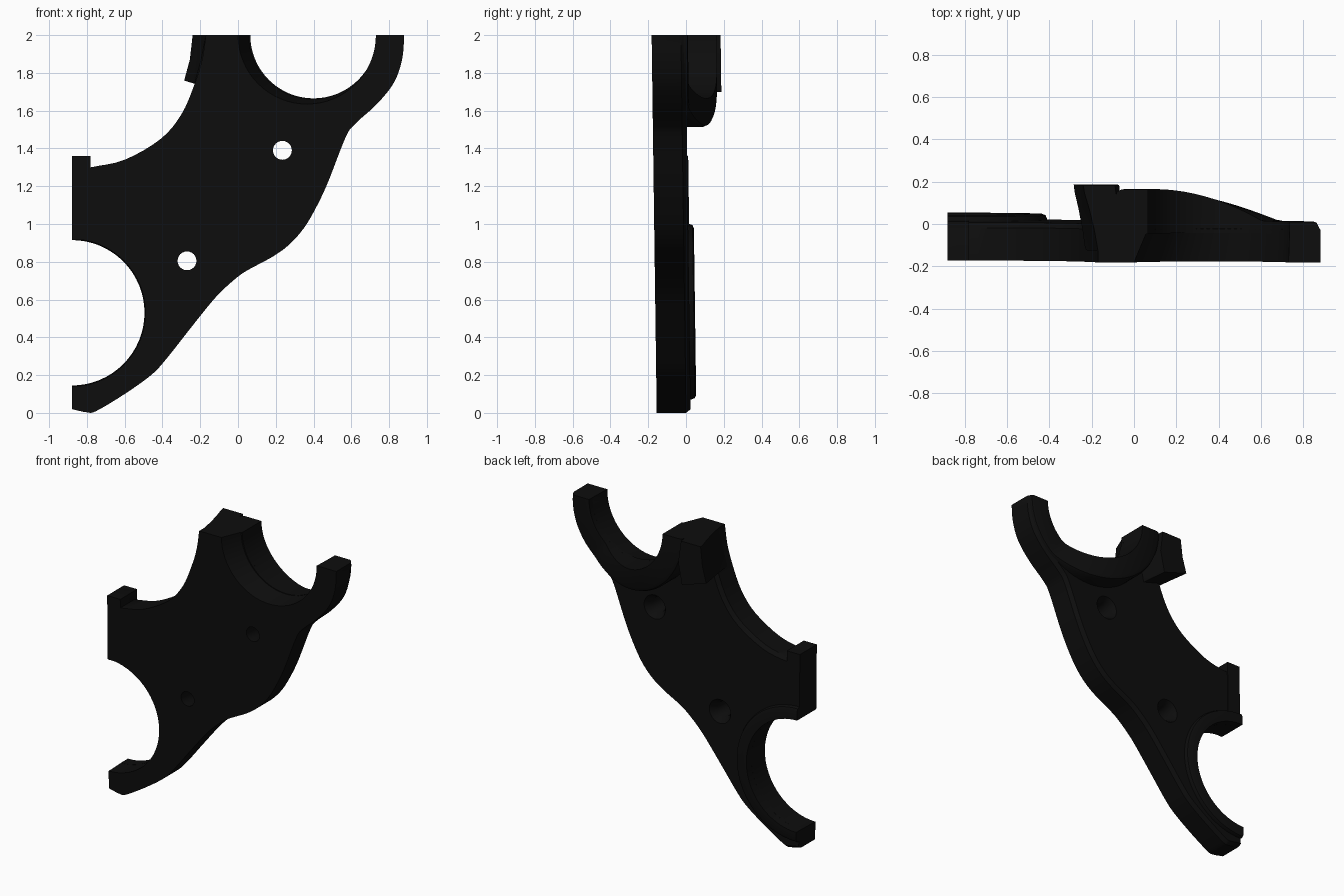
import bpy, bmesh, math
from mathutils import Vector

old = bpy.data.objects.get("Cube")
if old:
    bpy.data.objects.remove(old, do_unlink=True)

black = bpy.data.materials.new("satin_black")
black.use_nodes = True
COLOR = (0.004, 0.004, 0.004, 1)
black.diffuse_color = COLOR
black.node_tree.nodes["Principled BSDF"].inputs["Base Color"].default_value = COLOR

LEAN = 0.0135          # slight backward lean of the whole bracket
FRONT, BACK = -0.155, 0.025
UP, LOW = (0.40, 2.0), (-0.88, 0.53)   # bore centres


def loft(name, sections):
    """Skin a list of equal closed sections and cap both ends."""
    bm = bmesh.new()
    rows = [[bm.verts.new((x, y - LEAN * z, z)) for x, y, z in s] for s in sections]
    n = len(rows[0])
    for a, b in zip(rows, rows[1:]):
        for i in range(n):
            j = (i + 1) % n
            bm.faces.new((a[i], a[j], b[j], b[i]))
    caps = [bm.faces.new(rows[0]), bm.faces.new(rows[-1])]
    bmesh.ops.recalc_face_normals(bm, faces=bm.faces)
    bmesh.ops.triangulate(bm, faces=caps)
    mesh = bpy.data.meshes.new(name)
    bm.to_mesh(mesh)
    bm.free()
    mesh.materials.append(black)
    obj = bpy.data.objects.new(name, mesh)
    bpy.context.collection.objects.link(obj)
    return obj


def smooth(obj, angle=35):
    bpy.ops.object.select_all(action='DESELECT')
    obj.select_set(True)
    bpy.context.view_layer.objects.active = obj
    bpy.ops.object.shade_smooth_by_angle(angle=math.radians(angle))


def arc(center, r, start, end, steps=32):
    out = []
    for i in range(steps + 1):
        a = math.radians(start + (end - start) * i / steps)
        out.append((center[0] + r * math.cos(a), center[1] + r * math.sin(a)))
    return out


def spline(pts, steps=4):
    """Smooth curve through the given points."""
    p = [Vector(q) for q in pts]
    p = [2 * p[0] - p[1]] + p + [2 * p[-1] - p[-2]]
    out = []
    for a, b, c, d in zip(p, p[1:], p[2:], p[3:]):
        for k in range(steps):
            t = k / steps
            v = 0.5 * (2 * b + (c - a) * t + (2 * a - 5 * b + 4 * c - d) * t ** 2
                       + (3 * b - a - 3 * c + d) * t ** 3)
            out.append(tuple(v))
    return out + [tuple(pts[-1])]


SADDLE = [(-.78, 1.30), (-.6, 1.34), (-.41, 1.45), (-.3, 1.58), (-.23, 1.74), (-.19, 1.87), (-.17, 2)]
OUTER = [(.88, 2), (.872, 1.89), (.845, 1.79), (.8, 1.71), (.72, 1.62), (.62, 1.53), (.57, 1.46),
         (.48, 1.23), (.42, 1.1), (.35, .98), (.27, .89), (.18, .825), (.05, .755), (-.02, .705),
         (-.12, .61), (-.25, .45), (-.38, .285), (-.46, .2), (-.6, .1), (-.75, .01), (-.8, .003), (-.88, .02)]


def outline(up_x, up_r, low_r):
    """Plate outline with its two half-round bearing seats."""
    return ([(-.88, 1.36), (-.78, 1.36)] + spline(SADDLE) + arc((up_x, 2), up_r, 180, 360)
            + spline(OUTER) + arc(LOW, low_r, -90, 90))


def inset(pts, d):
    """Shrink an outline, keeping the straight cut ends in line."""
    out, n = [], len(pts)
    for i, (x, z) in enumerate(pts):
        a = (Vector(pts[i]) - Vector(pts[i - 1])).normalized()
        b = (Vector(pts[(i + 1) % n]) - Vector(pts[i])).normalized()
        t = (a + b).normalized()
        nx, nz = x + t.y * d, z - t.x * d
        out.append((x if x < -.879 else nx, z if z > 1.999 else nz))
    return out


def at_depth(pts, y):
    return [(x, y, z) for x, z in pts]


# main plate with chamfered rear rim and flared front mouths
back = outline(UP[0], .335, .385)
plate = loft("main_plate", [at_depth(outline(.365, .365, .39), FRONT),
                            at_depth(back, 0), at_depth(inset(back, .02), BACK)])

# countersunk screw holes
for center in ((.235, 1.39), (-.27, .805)):
    cutter = loft("screw_hole_cutter", [at_depth(arc(center, r, 0, 345, 23), y)
                  for y, r in ((-.3, .05), (-.025, .05), (.03, .085), (.1, .085))])
    cutter.hide_render = True
    mod = plate.modifiers.new("screw_hole", 'BOOLEAN')
    mod.object, mod.solver = cutter, 'EXACT'
    bpy.context.view_layer.objects.active = plate
    bpy.ops.object.modifier_apply(modifier=mod.name)
    bpy.data.objects.remove(cutter, do_unlink=True)
smooth(plate)


def collar(name, center, r_in, r_out, start, end, top):
    """Half-round raised collar whose height follows top(x)."""
    sections = []
    for i in range(41):
        a = math.radians(start + (end - start) * i / 40)
        c, s = math.cos(a), math.sin(a)
        ro = r_out(i / 40)
        h = top(center[0] + .41 * c)
        edge = min(.03, (h + .02) * .3)
        profile = [(r_in, -.02), (r_in, h), (ro - edge, h),
                   (ro - edge * .3, h - edge * .3), (ro, h - edge), (ro, -.02)]
        sections.append([(center[0] + r * c, y, center[1] + r * s) for r, y in profile])
    smooth(loft(name, sections))


# tall upper collar sloping down toward the arm tip
collar("upper_collar", UP, .335, lambda t: .488 - .02 * t ** 4, 180, 360,
       lambda x: max(.037, .19 - .36 * x * x))
# low collar around the lower seat, with a stepped foot
collar("lower_collar", LOW, .385, lambda t: .47 - .012 * (1 - t) ** 4, -90, 90, lambda x: .055)

# flared top post with its square lower end
post = []
for y, flare in ((-.1, 0), (.0, .25), (.1, .6), (.17, .9), (.21, 1)):
    left = [(-.17 - .07 * flare, 2), (-.195 - .06 * flare, 1.87), (-.23 - .055 * flare, 1.745 + .015 * flare)]
    right = [(-.07 - .03 * flare, 1.70), (-.04 - .03 * flare, 1.85), (-.04 - .05 * flare, 2)]
    post.append(at_depth(left + right, y))
smooth(loft("top_post", post), 30)

# upright end rib on the cut side
rib = [(-.88, .915), (-.78, .915), (-.78, 1.36), (-.88, 1.36)]
loft("end_rib", [at_depth(rib, FRONT + .002), at_depth(rib, .03)])
